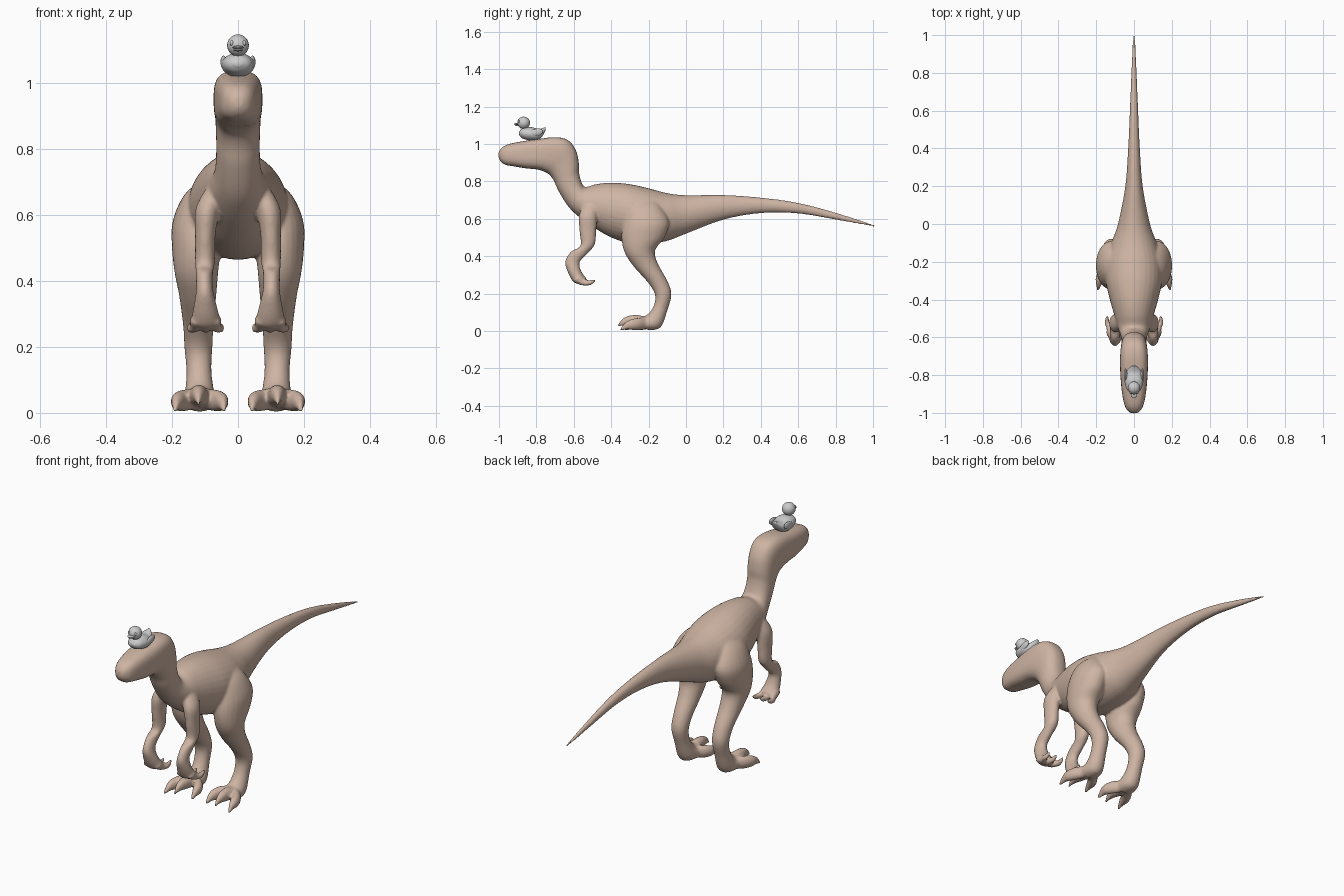
import bpy, bmesh, math
from mathutils import Vector


def spline(rows, steps=5):
    """Catmull-Rom interpolation of section rows."""
    out = []
    for i in range(len(rows) - 1):
        p0, p1, p2, p3 = (Vector(rows[max(0, min(len(rows) - 1, i + k))]) for k in (-1, 0, 1, 2))
        for s in range(steps):
            t = s / steps
            out.append(0.5 * (2 * p1 + (p2 - p0) * t + (2 * p0 - 5 * p1 + 4 * p2 - p3) * t * t
                              + (3 * p1 - p0 - 3 * p2 + p3) * t ** 3))
    return out + [Vector(rows[-1])]


def loft(bm, rows, side=1, sides=24):
    """Each row: y, z of one edge, y, z of the opposite edge, centre x, half width, squareness."""
    rings = []
    for ya, za, yb, zb, x, w, n in spline(rows):
        ring = []
        for k in range(sides):
            a = math.tau * k / sides
            c, s = math.cos(a), math.sin(a)
            u = math.copysign(abs(c) ** (2 / n), c)
            v = math.copysign(abs(s) ** (2 / n), s)
            ring.append(bm.verts.new((side * (x + w * v), (ya + yb + u * (ya - yb)) / 2,
                                      (za + zb + u * (za - zb)) / 2)))
        rings.append(ring)
    faces = [bm.faces.new(rings[0]), bm.faces.new(rings[-1])]
    for a, b in zip(rings, rings[1:]):
        for k in range(sides):
            j = (k + 1) % sides
            faces.append(bm.faces.new((a[k], a[j], b[j], b[k])))
    bmesh.ops.recalc_face_normals(bm, faces=faces)


def finish(bm, name):
    me = bpy.data.meshes.new(name)
    bm.to_mesh(me)
    bm.free()
    me.shade_smooth()
    ob = bpy.data.objects.new(name, me)
    bpy.context.collection.objects.link(ob)
    return ob


def ball(name, loc, scale):
    bpy.ops.mesh.primitive_uv_sphere_add(segments=24, ring_count=14, radius=1, location=loc)
    ob = bpy.context.object
    ob.name, ob.scale = name, scale
    bpy.ops.object.shade_smooth()
    return ob


bm = bmesh.new()

# tail and trunk: y, top, bottom, half width
trunk = [(1.008, .567, .557, .005), (.8, .633, .595, .014), (.6, .685, .628, .022),
         (.4, .713, .63, .031), (.2, .727, .595, .046), (0, .726, .52, .085),
         (-.1, .737, .482, .12), (-.2, .763, .465, .147), (-.3, .785, .468, .15),
         (-.4, .793, .5, .128), (-.48, .785, .545, .105)]
body = [(y, t, y, b, 0, w, 2) for y, t, b, w in trunk]
# neck and head: back edge, throat edge, half width, squareness
neck = [(-.54, .77, -.56, .6, .085, 2), (-.56, .80, -.625, .66, .07, 2.1),
        (-.572, .85, -.68, .745, .066, 2.2), (-.573, .9, -.705, .8, .067, 2.3),
        (-.588, .965, -.73, .835, .069, 2.5), (-.63, 1.02, -.76, .853, .073, 2.8),
        (-.70, 1.036, -.80, .864, .074, 3), (-.80, 1.025, -.86, .87, .07, 3),
        (-.90, 1.01, -.92, .88, .061, 2.8), (-.96, .995, -.965, .888, .049, 2.6),
        (-.99, .975, -.99, .905, .032, 2.4), (-1.002, .955, -1.002, .925, .014, 2)]
body += [(ya, za, yb, zb, 0, w, n) for ya, za, yb, zb, w, n in neck]
loft(bm, body, sides=32)

# legs: back edge, front edge, centre x, half width
leg = [(-.17, .71, -.27, .71, .08, .025), (-.13, .66, -.31, .66, .105, .058),
       (-.09, .58, -.335, .58, .12, .078), (-.115, .5, -.345, .5, .126, .074),
       (-.165, .43, -.328, .42, .126, .066), (-.15, .36, -.28, .345, .122, .056),
       (-.098, .265, -.2, .255, .12, .046), (-.078, .195, -.165, .19, .12, .042),
       (-.098, .115, -.175, .13, .118, .038), (-.135, .02, -.21, .085, .116, .046),
       (-.2, .003, -.25, .078, .116, .052)]
# arms
arm = [(-.47, .69, -.54, .69, .07, .02), (-.475, .62, -.572, .62, .092, .036),
       (-.48, .54, -.57, .54, .099, .031), (-.487, .465, -.565, .455, .1, .03),
       (-.525, .415, -.615, .425, .102, .026), (-.568, .37, -.646, .37, .101, .026),
       (-.562, .325, -.632, .315, .099, .036), (-.54, .29, -.605, .265, .097, .045),
       (-.53, .285, -.575, .25, .097, .045)]
for s in (1, -1):
    loft(bm, [r + (2,) for r in leg], s)
    loft(bm, [r + (2,) for r in arm], s)
    # toes with down-curved claws
    for x1, reach, lift in ((.188, 0, 0), (.044, .02, 0), (.12, -.012, .022)):
        x0 = .116
        toe = [(-.19, .07, .012, 0, .028), (-.24, .072, .006, .55, .03),
               (-.28, .066, .005, .85, .025), (-.31, .056, .008, .95, .018),
               (-.335, .036, .004, 1, .01), (-.352, .01, 0, 1.03, .005)]
        loft(bm, [(y + reach * f, t + lift * f, y + reach * f, b + lift * f,
                   x0 + (x1 - x0) * f, w, 2) for y, t, b, f, w in toe], s, 16)
    # curled fingers
    for x1 in (.055, .098, .142):
        x0 = .097 + (x1 - .097) * .7
        finger = [(-.56, .295, -.605, .27, x0, .018), (-.54, .28, -.565, .246, x0, .017),
                  (-.522, .272, -.527, .242, x1, .014), (-.505, .274, -.497, .252, x1, .01),
                  (-.49, .276, -.483, .27, x1, .005)]
        loft(bm, [r + (2,) for r in finger], s, 16)

# fuse the limbs into one smooth skin
dino = finish(bm, "dinosaur_body")
fuse = dino.modifiers.new("fuse", 'REMESH')
fuse.mode, fuse.voxel_size, fuse.use_smooth_shade = 'VOXEL', .0065, True
soft = dino.modifiers.new("soften", 'SMOOTH')
soft.factor, soft.iterations = .5, 5
skin = bpy.data.materials.new("tan_skin")
skin.diffuse_color = (.62, .46, .37, 1)
dino.data.materials.append(skin)

# toy duck sitting on the head
bm = bmesh.new()
duck = [(-.893, 1.064, 1.05, .012), (-.875, 1.083, 1.03, .038), (-.83, 1.09, 1.018, .05),
        (-.79, 1.08, 1.022, .045), (-.765, 1.085, 1.045, .028), (-.75, 1.092, 1.075, .01)]
loft(bm, [(y, t, y, b, 0, w, 2) for y, t, b, w in duck])
finish(bm, "duck_body")
ball("duck_head", (0, -.868, 1.113), (.033, .034, .033))
ball("duck_upper_bill", (0, -.904, 1.107), (.017, .016, .005))
ball("duck_lower_bill", (0, -.901, 1.099), (.014, .013, .004))
for s, label in ((1, "left"), (-1, "right")):
    wing = ball("duck_wing_" + label, (s * .044, -.8, 1.062), (.009, .036, .019))
    wing.rotation_euler = (math.radians(12), 0, 0)
    ball("duck_eye_" + label, (s * .019, -.893, 1.12), (.006, .006, .008))
